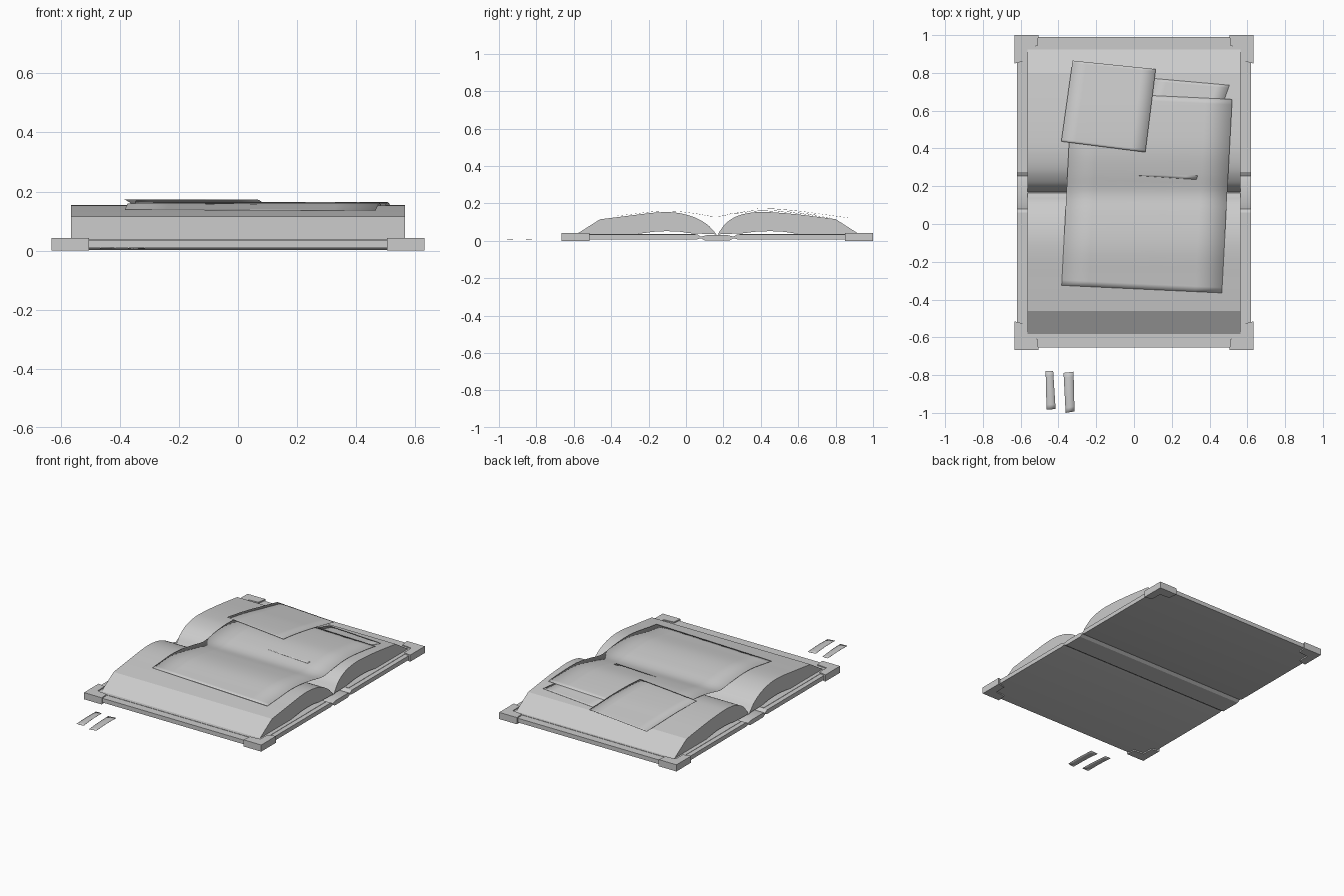
import bpy, bmesh, math
from mathutils import Vector

if "Cube" in bpy.data.objects:
    bpy.data.objects.remove(bpy.data.objects["Cube"])


def finish(bm, name, smooth=True):
    bmesh.ops.recalc_face_normals(bm, faces=bm.faces)
    me = bpy.data.meshes.new(name)
    bm.to_mesh(me)
    bm.free()
    ob = bpy.data.objects.new(name, me)
    bpy.context.collection.objects.link(ob)
    if smooth:
        bpy.ops.object.select_all(action='DESELECT')
        ob.select_set(True)
        bpy.context.view_layer.objects.active = ob
        bpy.ops.object.shade_smooth_by_angle(angle=math.radians(25))
    return ob


def spline(pts, n=6):
    """Catmull-Rom curve through 2D points."""
    p = [Vector(q) for q in pts]
    p = [2 * p[0] - p[1]] + p + [2 * p[-1] - p[-2]]
    out = []
    for i in range(1, len(p) - 2):
        a, b, c, d = p[i - 1:i + 3]
        for k in range(n):
            t = k / n
            out.append(0.5 * (2 * b + (c - a) * t + (2 * a - 5 * b + 4 * c - d) * t * t
                              + (3 * b - a - 3 * c + d) * t ** 3))
    return out + [p[-2]]


def prism(name, loop, vec, smooth=True):
    bm = bmesh.new()
    f = bm.faces.new([bm.verts.new(v) for v in loop])
    ext = bmesh.ops.extrude_face_region(bm, geom=[f])
    bmesh.ops.translate(bm, vec=vec, verts=[v for v in ext['geom'] if isinstance(v, bmesh.types.BMVert)])
    return finish(bm, name, smooth)


def along_x(name, yz, half):
    return prism(name, [(-half, y, z) for y, z in yz], (2 * half, 0, 0))


def height(curve, y):
    if y <= curve[0][0]:
        return curve[0][1]
    for a, b in zip(curve, curve[1:]):
        if y <= b[0]:
            return a[1] + (b[1] - a[1]) * (y - a[0]) / (b[0] - a[0])
    return curve[-1][1]


def sheet(name, corners, zf, nu=6, nv=36):
    """Draped sheet; corners run front-left, front-right, back-right, back-left."""
    a, b, c, d = [Vector(q) for q in corners]
    bm = bmesh.new()
    rows = []
    for j in range(nv + 1):
        l, r = a.lerp(d, j / nv), b.lerp(c, j / nv)
        row = []
        for i in range(nu + 1):
            p = l.lerp(r, i / nu)
            row.append(bm.verts.new((p.x, p.y, zf(p.x, p.y))))
        rows.append(row)
    for r, s in zip(rows, rows[1:]):
        for i in range(nu):
            bm.faces.new((r[i], r[i + 1], s[i + 1], s[i]))
    ob = finish(bm, name)
    sol = ob.modifiers.new("thickness", 'SOLIDIFY')
    sol.thickness = 0.001
    return ob


# cover: two boards joined by a ribbed spine
MID = 0.167
upper = [(-0.655, 0.035), (0.06, 0.035), (0.08, 0.022), (0.11, 0.03), (0.224, 0.03), (0.254, 0.022), (0.274, 0.035), (0.99, 0.035)]
lower = [(0.99, 0.008), (0.274, 0.008), (0.254, 0.014), (0.234, 0.002), (0.1, 0.002), (0.08, 0.014), (0.06, 0.008), (-0.655, 0.008)]
along_x("cover", upper + lower, 0.62)

# endpapers lining the boards
for nm, y0, y1 in (("front_endpaper", -0.605, 0.05), ("back_endpaper", 0.285, 0.94)):
    along_x(nm, [(y0, 0.034), (y1, 0.034), (y1, 0.037), (y0, 0.037)], 0.59)

# page blocks: arched top, sloped fore edge, hollow underside
front_top = spline([(-0.46, 0.115), (-0.3, 0.135), (-0.15, 0.152), (-0.05, 0.15), (0.04, 0.128), (0.11, 0.09), (0.145, 0.055), (0.165, 0.033)])
back_top = spline([(0.169, 0.033), (0.188, 0.062), (0.22, 0.1), (0.28, 0.135), (0.36, 0.152), (0.45, 0.153), (0.6, 0.141), (0.8, 0.116)])
front_bot = spline([(0.14, 0.037), (0.08, 0.038), (0.02, 0.041), (-0.05, 0.05), (-0.15, 0.05), (-0.26, 0.037)])
back_bot = spline([(0.6, 0.037), (0.5, 0.05), (0.39, 0.05), (0.31, 0.041), (0.25, 0.038), (0.195, 0.037)])
along_x("front_page_block", [(-0.585, 0.036)] + [tuple(p) for p in front_top + front_bot], 0.565)
along_x("back_page_block", [tuple(p) for p in back_top] + [(0.925, 0.036)] + [tuple(p) for p in back_bot], 0.565)

# L-shaped corner guards
ell = [(0.632, 1.0), (0.505, 1.0), (0.512, 0.942), (0.58, 0.935), (0.582, 0.862), (0.632, 0.85)]
for sx, nx in ((-1, "left"), (1, "right")):
    for sy, ny in ((-1, "front"), (1, "back")):
        pts = [(sx * x, MID + sy * (y - MID), 0) for x, y in ell]
        prism(f"corner_guard_{ny}_{nx}", pts, (0, 0, 0.043), False)

# loose sheets draped across the open pages
drape = spline([(-0.37, 0.134), (-0.28, 0.144), (-0.15, 0.159), (-0.05, 0.158), (0.06, 0.145), (0.16, 0.13), (0.26, 0.148),
                (0.36, 0.162), (0.45, 0.163), (0.6, 0.151), (0.72, 0.135), (0.87, 0.114)])
sheet("large_loose_sheet", [(-0.383, -0.325), (0.465, -0.365), (0.52, 0.66), (-0.33, 0.70)],
      lambda x, y: height(drape, y))
sheet("tucked_loose_sheet", [(-0.04, 0.26), (0.33, 0.235), (0.505, 0.735), (0.11, 0.77)],
      lambda x, y: height(drape, y) - 0.004 + 0.007 * max(0, 1 - (y - 0.23) / 0.06))
sheet("small_loose_sheet", [(-0.385, 0.437), (0.06, 0.38), (0.115, 0.82), (-0.325, 0.865)],
      lambda x, y: height(drape, y) + 0.009 + 0.012 * max(0, -x - 0.1) * max(0, 0.7 - y))

# two paper strips lying in front
strips = [[(-0.463, -0.982), (-0.415, -0.98), (-0.428, -0.777), (-0.468, -0.777)],
          [(-0.362, -1.0), (-0.315, -0.992), (-0.32, -0.782), (-0.373, -0.788)]]
for i, c in enumerate(strips):
    sheet(f"paper_strip_{i + 1}", c, lambda x, y: 0.008 + 0.002 * math.cos((y + 0.89) * 20), 2, 8)
